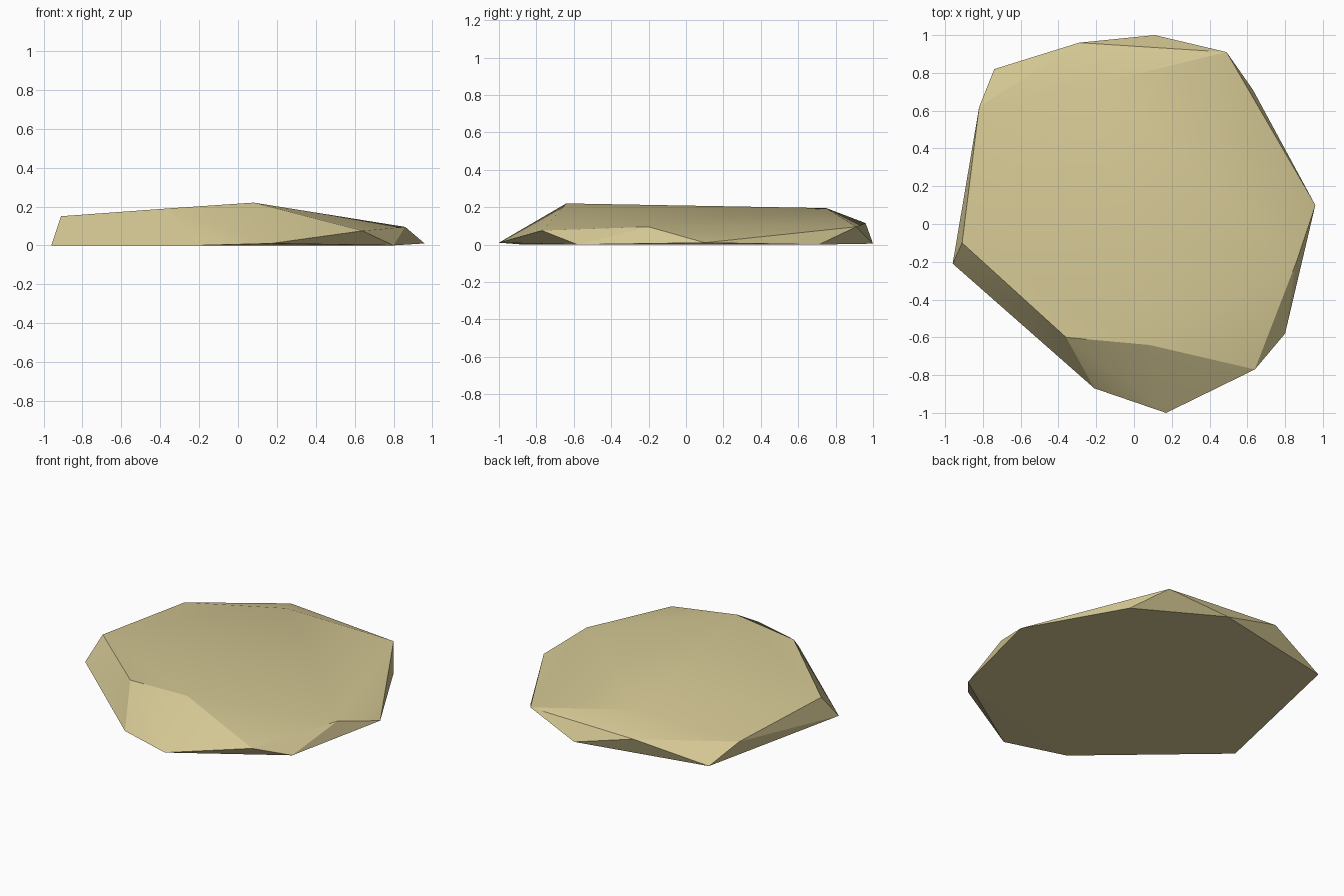
import bpy
import bmesh
import math

# Remove the default object
default_object = bpy.data.objects.get("Cube")
if default_object:
    bpy.data.objects.remove(default_object, do_unlink=True)


def make_material(name, colour):
    material = bpy.data.materials.new(name)
    material.use_nodes = True
    material.diffuse_color = (*colour, 1)
    shader = material.node_tree.nodes["Principled BSDF"]
    shader.inputs["Base Color"].default_value = (*colour, 1)
    return material


def make_hull(name, points, material):
    """Wrap a closed faceted stone around its corner points."""
    bm = bmesh.new()
    for point in points:
        bm.verts.new(point)
    bmesh.ops.convex_hull(bm, input=bm.verts)
    bmesh.ops.recalc_face_normals(bm, faces=bm.faces)
    mesh = bpy.data.meshes.new(name)
    bm.to_mesh(mesh)
    bm.free()
    mesh.materials.append(material)
    stone = bpy.data.objects.new(name, mesh)
    bpy.context.collection.objects.link(stone)
    return stone


# Corners of the sloping upper face, clockwise from the right side
upper_rim = [
    (-.91, -.10, .15), (-.82, .62, .11), (-.17, .75, .195),
    (-.29, .96, .115), (.49, .91, .095), (.86, -.20, .095),
    (.64, -.77, .075), (.08, -.64, .22), (-.36, -.60, .19),
]

# Corners of the outline resting on the ground
ground_rim = [
    (-.96, -.21, 0), (-.74, .82, .005), (.11, 1, .005), (.63, .71, 0),
    (.96, .10, .01), (.80, -.58, 0), (.17, -1, .01), (-.21, -.87, 0),
]

sandstone = make_material("pale sandstone", (.665, .578, .296))
rock = make_hull("flat_rock", upper_rim + ground_rim, sandstone)

# Soften the shallow facets and keep the creases sharp
bpy.ops.object.select_all(action="DESELECT")
rock.select_set(True)
bpy.context.view_layer.objects.active = rock
bpy.ops.object.shade_smooth_by_angle(angle=math.radians(20))
